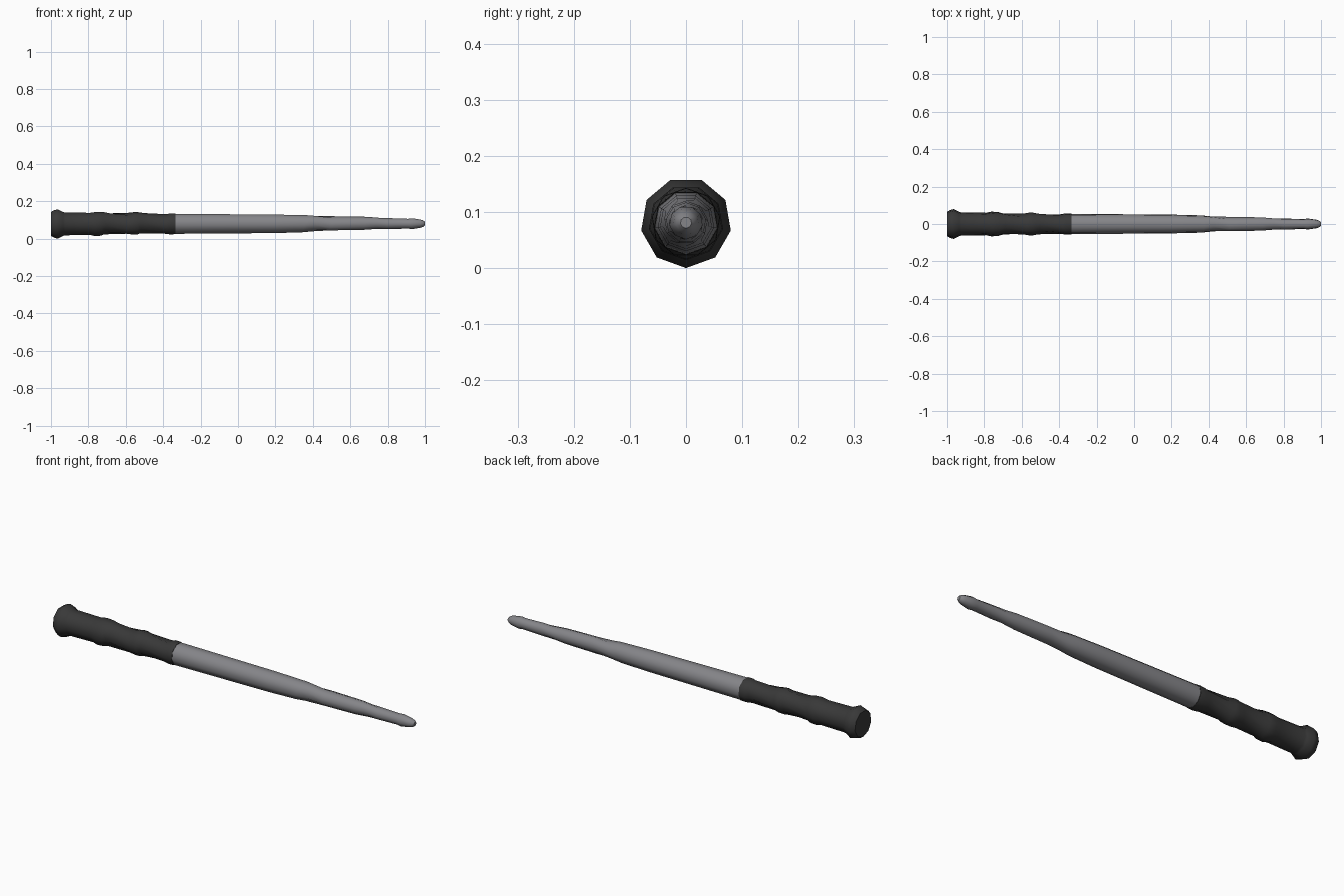
import bpy, bmesh, math

if "Cube" in bpy.data.objects:
    bpy.data.objects.remove(bpy.data.objects["Cube"])

SIDES = 9
CZ = 0.081


def material(name, rgb):
    m = bpy.data.materials.new(name)
    m.diffuse_color = (*rgb, 1)
    m.use_nodes = True
    m.node_tree.nodes["Principled BSDF"].inputs["Base Color"].default_value = m.diffuse_color
    return m


def shaft(name, rings, mat, cap_start, cap_end):
    """Nine-sided turned shaft; each ring is (x, radius, twist in degrees, tilt)."""
    bm = bmesh.new()
    loops = []
    for x, r, twist, tilt in rings:
        loop = []
        for i in range(SIDES):
            a = math.radians(-90 + twist) + i * math.tau / SIDES
            y, z = r * math.cos(a), r * math.sin(a)
            loop.append(bm.verts.new((x + tilt * z, y, CZ + z)))
        loops.append(loop)
    for a, b in zip(loops, loops[1:]):
        for i in range(SIDES):
            j = (i + 1) % SIDES
            bm.faces.new((a[i], a[j], b[j], b[i]))
    if cap_start:
        bm.faces.new(loops[0][::-1])
    if cap_end:
        bm.faces.new(loops[-1])
    bmesh.ops.recalc_face_normals(bm, faces=bm.faces)
    me = bpy.data.meshes.new(name)
    bm.to_mesh(me)
    bm.free()
    me.materials.append(mat)
    ob = bpy.data.objects.new(name, me)
    bpy.context.collection.objects.link(ob)
    bpy.context.view_layer.objects.active = ob
    ob.select_set(True)
    bpy.ops.object.shade_smooth_by_angle(angle=math.radians(50))
    ob.select_set(False)
    return ob


dark = material("dark grip", (0.040, 0.040, 0.040))
grey = material("grey shaft", (0.235, 0.235, 0.25))

# Grip with flared pommel and three knuckles
shaft("grip", [
    (-1.0, 0.066, 0, 0), (-0.985, 0.075, 0, 0), (-0.965, 0.081, 0, 0),
    (-0.935, 0.066, 0, 0), (-0.925, 0.063, 0, 0), (-0.79, 0.061, 0, 0),
    (-0.76, 0.067, 0, 0.1), (-0.725, 0.065, 0, 0.1), (-0.70, 0.058, 0, 0.3),
    (-0.585, 0.058, 20, 0.2), (-0.56, 0.062, 20, 0.1), (-0.535, 0.061, 20, 0),
    (-0.515, 0.056, 20, 0.2), (-0.39, 0.053, 40, 0.2), (-0.365, 0.058, 40, 0),
    (-0.335, 0.057, 40, 0)], dark, True, True)

# Tapering shaft with stepped, twisted tip
shaft("shaft", [
    (-0.335, 0.055, 0, 0), (0.2, 0.051, 0, 0), (0.36, 0.047, 0, 0.4),
    (0.41, 0.042, 0, 0.4), (0.50, 0.039, 20, 0.3), (0.68, 0.036, 20, 0.3),
    (0.74, 0.031, 20, 0.3), (0.80, 0.030, 35, 0.2), (0.91, 0.027, 40, 0),
    (0.93, 0.030, 40, 0), (0.975, 0.023, 40, 0), (0.99, 0.018, 40, 0),
    (1.0, 0.010, 40, 0)], grey, True, True)
